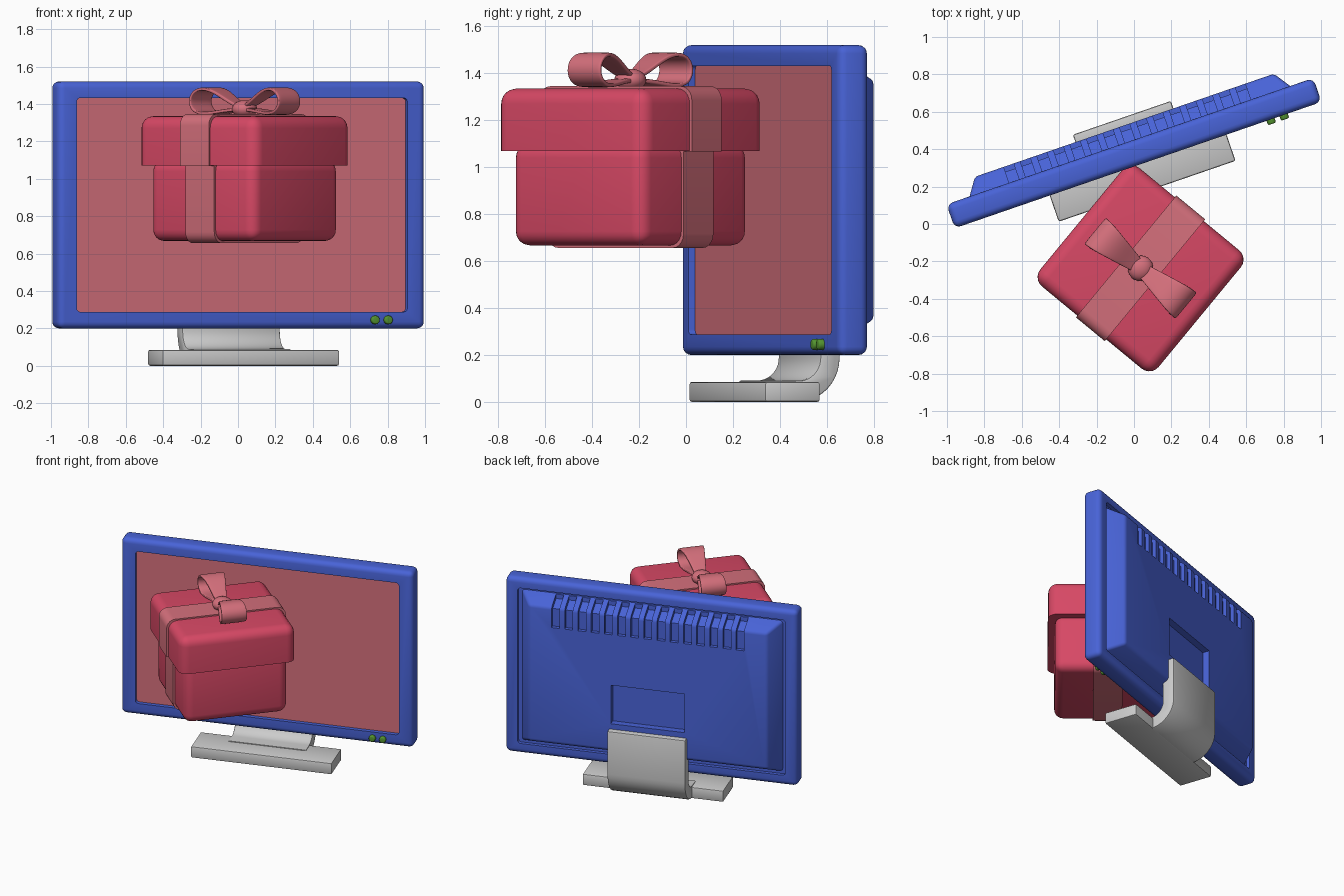
import bpy, bmesh, math
from mathutils import Matrix, Vector

if "Cube" in bpy.data.objects:
    bpy.data.objects.remove(bpy.data.objects["Cube"])

# local frames: the turned monitor and the turned gift
MON = Matrix.Translation((0.022, 0.315, 0)) @ Matrix.Rotation(math.radians(19), 4, 'Z')
GIFT = Matrix.Translation((0.035, -0.237, 0)) @ Matrix.Rotation(math.radians(-39.5), 4, 'Z')


def material(name, rgb):
    m = bpy.data.materials.new(name)
    m.diffuse_color = (*rgb, 1)
    m.use_nodes = True
    m.node_tree.nodes["Principled BSDF"].inputs["Base Color"].default_value = m.diffuse_color
    return m


BLUE = material("blue", (0.065, 0.125, 0.68))
RED = material("red", (0.68, 0.065, 0.13))
PINK = material("pink", (0.66, 0.16, 0.2))
GREEN = material("green", (0.09, 0.3, 0.03))


def finish(name, bm, frame, mat=None):
    bmesh.ops.recalc_face_normals(bm, faces=bm.faces)
    me = bpy.data.meshes.new(name)
    bm.to_mesh(me)
    bm.free()
    ob = bpy.data.objects.new(name, me)
    bpy.context.collection.objects.link(ob)
    ob.matrix_world = frame
    if mat:
        me.materials.append(mat)
    return ob


def smooth(ob, angle=35):
    bpy.ops.object.select_all(action='DESELECT')
    ob.select_set(True)
    bpy.context.view_layer.objects.active = ob
    bpy.ops.object.shade_smooth_by_angle(angle=math.radians(angle))


def bevel(bm, r, seg=4, keep=lambda e: True):
    edges = [e for e in bm.edges if keep(e)]
    bmesh.ops.bevel(bm, geom=edges, offset=r, segments=seg, profile=0.5, affect='EDGES')


def prism(bm, pts, x0, x1):
    """Outline in (y, z) extruded along x."""
    a = [bm.verts.new((x0, y, z)) for y, z in pts]
    b = [bm.verts.new((x1, y, z)) for y, z in pts]
    bm.faces.new(a)
    bm.faces.new(b[::-1])
    n = len(pts)
    for i in range(n):
        j = (i + 1) % n
        bm.faces.new((a[j], a[i], b[i], b[j]))
    bmesh.ops.recalc_face_normals(bm, faces=bm.faces)


def box(hx, y0, y1, z0, z1, r=0, seg=4, keep=lambda e: True):
    bm = bmesh.new()
    prism(bm, [(y0, z0), (y1, z0), (y1, z1), (y0, z1)], -hx, hx)
    if r:
        bevel(bm, r, seg, keep)
    return bm


def cut(ob, cutter):
    cutter.hide_render = True
    m = ob.modifiers.new("cut", 'BOOLEAN')
    m.object = cutter
    m.solver = 'EXACT'
    bpy.context.view_layer.update()
    bpy.context.view_layer.objects.active = ob
    bpy.ops.object.modifier_apply(modifier=m.name)
    bpy.data.objects.remove(cutter)


# monitor frame with a screen opening and a recess at the back
along_y = lambda e: abs((e.verts[0].co - e.verts[1].co).y) > 0.01
frame = finish("monitor_frame", box(1.037, 0, 0.135, 0.2, 1.52, 0.035), MON, BLUE)
cut(frame, finish("cutter", box(0.935, -0.1, 0.035, 0.288, 1.432, 0.02, 3, along_y), MON))
cut(frame, finish("cutter", box(0.95, 0.108, 0.3, 0.275, 1.445, 0.02, 3, along_y), MON))
smooth(frame)

screen = finish("screen", box(0.945, 0.03, 0.05, 0.278, 1.442), MON, PINK)

# tapered back housing
bm = box(0.937, 0.09, 0.225, 0.285, 1.435)
for v in bm.verts:
    if v.co.y > 0.2:
        v.co.x *= 0.845 / 0.937
        v.co.z = 0.86 + (v.co.z - 0.86) * 0.51 / 0.575
bevel(bm, 0.018, 3)
back = finish("back_housing", bm, MON, BLUE)

# row of vent slots wrapping over the top slope
bm = bmesh.new()
slot = [(0.3, 1.22), (0.197, 1.22), (0.197, 1.352), (0.115, 1.39), (0.115, 1.5), (0.3, 1.5)]
for i in range(15):
    x = -0.655 + i * 1.31 / 14
    prism(bm, slot, x - 0.028, x + 0.028)
cut(back, finish("cutter", bm, MON))

# pocket above the stand
cut(back, finish("cutter", box(0.262, 0.175, 0.4, 0.55, 0.84), MON))
smooth(back)

# power buttons
for i, x in enumerate((0.749, 0.823)):
    bm = bmesh.new()
    bmesh.ops.create_cone(bm, cap_ends=True, segments=24, radius1=0.023, radius2=0.023, depth=0.05,
                          matrix=Matrix.Translation((x, 0, 0.245)) @ Matrix.Rotation(math.pi / 2, 4, 'X'))
    bevel(bm, 0.008, 3, lambda e: any(len(f.verts) > 4 for f in e.link_faces))
    smooth(finish(f"button_{i + 1}", bm, MON, GREEN))

# stand: foot plate and curved neck
smooth(finish("stand_foot", box(0.5, -0.148, 0.1, 0, 0.085, 0.01, 2), MON))


def arc(r, a0, a1, n=10):
    return [(0.08 + r * math.cos(math.radians(a0 + (a1 - a0) * i / n)),
             0.188 + r * math.sin(math.radians(a0 + (a1 - a0) * i / n))) for i in range(n + 1)]


bm = bmesh.new()
prism(bm, [(0.0, 0.002)] + arc(0.187, -90, 0) + [(0.267, 0.51), (0.177, 0.51)]
      + arc(0.097, 0, -90) + [(0.0, 0.09)], -0.277, 0.277)
bevel(bm, 0.01, 2, lambda e: any(len(f.verts) > 4 for f in e.link_faces) or e.verts[0].co.z > 0.5)
smooth(finish("stand_neck", bm, MON))


# gift box and lid
def mid(e):
    return (e.verts[0].co + e.verts[1].co) / 2


smooth(finish("gift_box", box(0.364, -0.364, 0.364, 0.667, 1.1, 0.06, 5), GIFT, RED), 60)
smooth(finish("gift_lid", box(0.41, -0.41, 0.41, 1.07, 1.335, 0.065, 5,
                              lambda e: mid(e).z > 1.1), GIFT, RED), 60)

# ribbon band following box and lid
bm = bmesh.new()
side = [(0.376, 0.656), (0.376, 1.067), (0.422, 1.067), (0.422, 1.345)]
prism(bm, side + [(-y, z) for y, z in reversed(side)], -0.1, 0.1)
bevel(bm, 0.06, 5, lambda e: abs((e.verts[0].co - e.verts[1].co).x) > 0.1
      and (mid(e).z < 0.7 or mid(e).z > 1.3))
smooth(finish("ribbon_band", bm, GIFT, PINK))

# bow loops: a strip following a teardrop path, wider at the outer end
path = [(0.02, 1.385), (0.09, 1.42), (0.17, 1.472), (0.25, 1.487), (0.305, 1.45),
        (0.312, 1.395), (0.275, 1.352), (0.2, 1.347), (0.1, 1.365), (0.02, 1.37)]
for name, s in (("bow_loop_right", 1), ("bow_loop_left", -1)):
    bm = bmesh.new()
    rows = []
    for r, z in path:
        w = 0.035 + 0.055 * min(1, r / 0.27)
        rows.append([bm.verts.new((s * r, k * w, z)) for k in (-1, 0, 1)])
    for a, b in zip(rows, rows[1:]):
        for i in range(2):
            bm.faces.new((a[i], a[i + 1], b[i + 1], b[i]))
    loop = finish(name, bm, GIFT, PINK)
    sol = loop.modifiers.new("thickness", 'SOLIDIFY')
    sol.thickness = 0.02
    sol.offset = 0
    for kind, lim in (('BEVEL', 0.004), ('SUBSURF', 2)):
        m = loop.modifiers.new(kind.lower(), kind)
        if kind == 'BEVEL':
            m.width = lim
            m.limit_method = 'ANGLE'
            m.angle_limit = math.radians(60)
        else:
            m.levels = m.render_levels = lim
    for p in loop.data.polygons:
        p.use_smooth = True

# bow knot
bm = bmesh.new()
bmesh.ops.create_uvsphere(bm, u_segments=28, v_segments=16, radius=0.066,
                          matrix=Matrix.Translation((0, 0, 1.372)) @ Matrix.Diagonal((1, 1.05, 0.72, 1)))
smooth(finish("bow_knot", bm, GIFT, PINK), 60)
